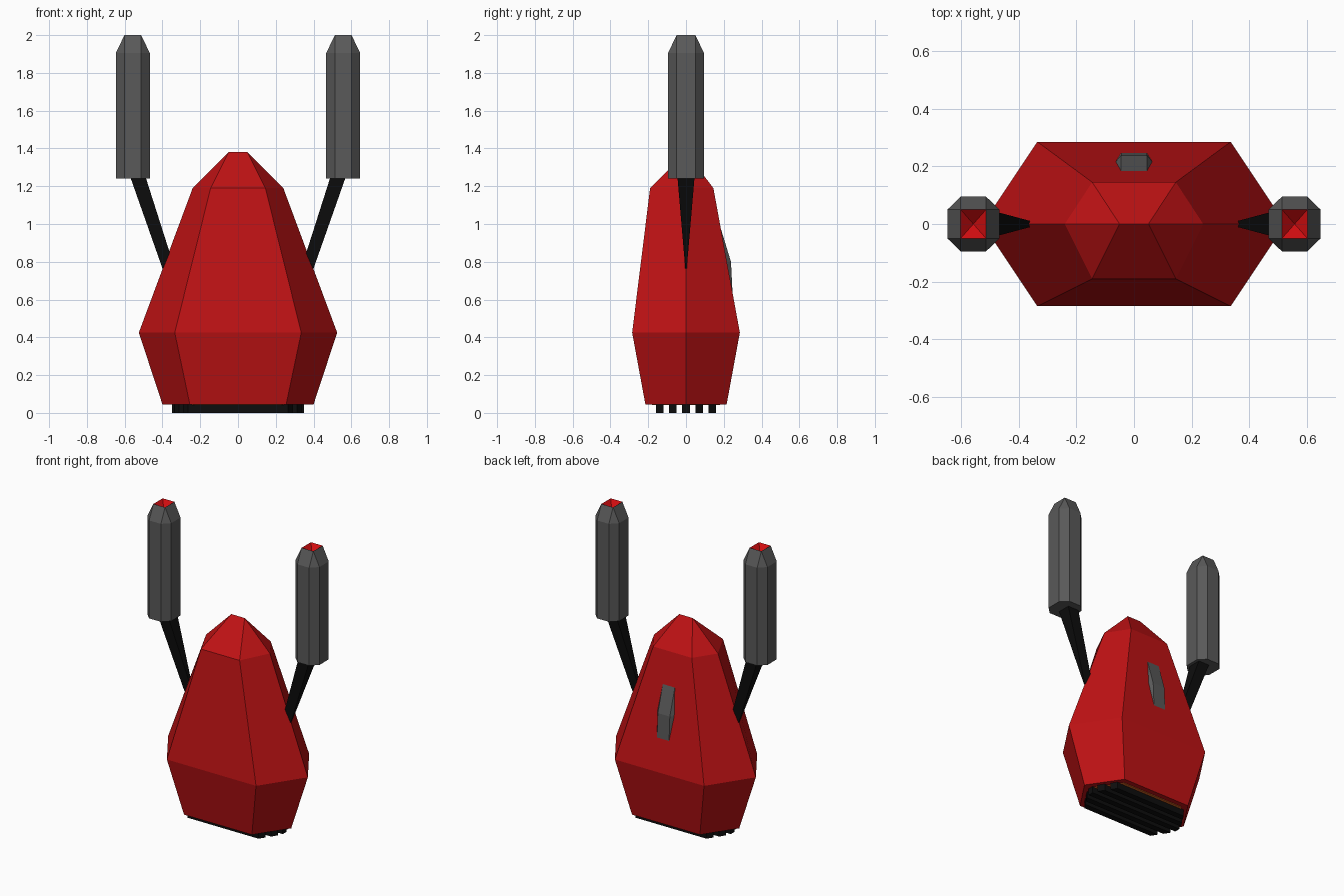
import bpy
import bmesh

cube = bpy.data.objects.get("Cube")
if cube:
    bpy.data.objects.remove(cube, do_unlink=True)


def material(name, r, g, b):
    m = bpy.data.materials.new(name)
    m.use_nodes = True
    m.diffuse_color = (r, g, b, 1)
    m.node_tree.nodes["Principled BSDF"].inputs["Base Color"].default_value = (r, g, b, 1)
    return m


RED = material("red paint", 0.52, 0.006, 0.007)
BRIGHT = material("muzzle red", 0.65, 0.004, 0.005)
GREY = material("gun grey", 0.1, 0.1, 0.1)
BLACK = material("black", 0.004, 0.004, 0.004)
ORANGE = material("glow orange", 0.7, 0.13, 0.015)


def finish(bm, name, *mats):
    bmesh.ops.recalc_face_normals(bm, faces=bm.faces)
    mesh = bpy.data.meshes.new(name)
    bm.to_mesh(mesh)
    bm.free()
    for m in mats:
        mesh.materials.append(m)
    obj = bpy.data.objects.new(name, mesh)
    bpy.context.collection.objects.link(obj)
    return obj


def add_ring(bm, points):
    return [bm.verts.new(p) for p in points]


def bridge(bm, low, high):
    n = len(low)
    for i in range(n):
        j = (i + 1) % n
        bm.faces.new((low[i], low[j], high[j], high[i]))


def loft(name, rings, mat):
    """Capped skin through rings of equal point count."""
    bm = bmesh.new()
    loops = [add_ring(bm, r) for r in rings]
    for a, b in zip(loops, loops[1:]):
        bridge(bm, a, b)
    bm.faces.new(loops[0])
    bm.faces.new(loops[-1])
    return finish(bm, name, mat)


def hexagon(a, b, front, back, z):
    return [(a, 0, z), (b, back, z), (-b, back, z),
            (-a, 0, z), (-b, front, z), (b, front, z)]


# Faceted hull, closed by a short ridge at the top
bm = bmesh.new()
loops = [add_ring(bm, hexagon(*h)) for h in (
    (0.4, 0.255, -0.215, 0.215, 0.045),
    (0.525, 0.335, -0.285, 0.285, 0.425),
    (0.24, 0.145, -0.19, 0.145, 1.19))]
bm.faces.new(loops[0])
for low, high in zip(loops, loops[1:]):
    bridge(bm, low, high)
left, right = add_ring(bm, [(0.05, 0, 1.38), (-0.05, 0, 1.38)])
t = loops[-1]
for face in ((t[0], t[1], left), (t[1], t[2], right, left), (t[2], t[3], right),
             (t[3], t[4], right), (t[4], t[5], left, right), (t[5], t[0], left)):
    bm.faces.new(face)
finish(bm, "hull", RED)

# Glowing plate and black slats underneath
loft("glow_plate", [hexagon(0.35, 0.23, -0.18, 0.18, z) for z in (0.041, 0.046)], ORANGE)
for i in range(-2, 3):
    y0, y1 = i * 0.07 - 0.02, i * 0.07 + 0.02
    x0, x1 = (min(0.35, 0.37 - 0.65 * abs(y)) for y in (y0, y1))
    loft("vent_slat", [[(-x0, y0, z), (x0, y0, z), (x1, y1, z), (-x1, y1, z)]
                       for z in (0, 0.046)], BLACK)

# Six-sided raised hatch on the back, with a crease across the middle
bm = bmesh.new()
rim = add_ring(bm, [(0.045, 0.183, 0.98), (0.065, 0.214, 0.8), (0.045, 0.247, 0.62),
                    (-0.045, 0.247, 0.62), (-0.065, 0.214, 0.8), (-0.045, 0.183, 0.98)])
c0, c1 = add_ring(bm, [(0.045, 0.238, 0.8), (-0.045, 0.238, 0.8)])
for face in ((rim[0], rim[5], c1, c0), (c0, c1, rim[3], rim[2]),
             (rim[0], c0, rim[1]), (rim[1], c0, rim[2]),
             (rim[5], rim[4], c1), (rim[4], rim[3], c1), rim):
    bm.faces.new(face)
finish(bm, "back_hatch", GREY)


def octagon(cx, z):
    w, d, fw, fd = 0.09, 0.095, 0.044, 0.05
    return [(cx + x, y, z) for x, y in (
        (w, -fd), (w, fd), (fw, d), (-fw, d), (-w, fd), (-w, -fd), (-fw, -d), (fw, -d))]


def gun(side, name):
    """Octagonal barrel with a square tapered tip and a sunken muzzle."""
    cx = side * 0.557
    bm = bmesh.new()
    low, high = add_ring(bm, octagon(cx, 1.24)), add_ring(bm, octagon(cx, 1.905))
    bm.faces.new(low)
    bridge(bm, low, high)
    tip = add_ring(bm, [(cx + x * 0.044, y * 0.05, 2)
                        for x, y in ((1, -1), (1, 1), (-1, 1), (-1, -1))])
    pit = bm.verts.new((cx, 0, 1.95))
    for i in range(4):
        j = (i + 1) % 4
        a, b, c = high[2 * i], high[2 * i + 1], high[(2 * i + 2) % 8]
        bm.faces.new((a, b, tip[j], tip[i]))
        bm.faces.new((b, c, tip[j]))
        bm.faces.new((tip[i], tip[j], pit)).material_index = 1
    finish(bm, name + "_gun", GREY, BRIGHT)


def arm(side, name):
    """Wedge strut, wide under the gun and thin where it enters the hull."""
    rings = []
    for inner, outer, half, z in ((0.335, 0.4, 0.004, 0.765), (0.488, 0.569, 0.045, 1.245)):
        rings.append([(side * inner, -half, z), (side * outer, -half, z),
                      (side * outer, half, z), (side * inner, half, z)])
    loft(name + "_arm", rings, BLACK)


for side, name in ((1, "left"), (-1, "right")):
    gun(side, name)
    arm(side, name)
